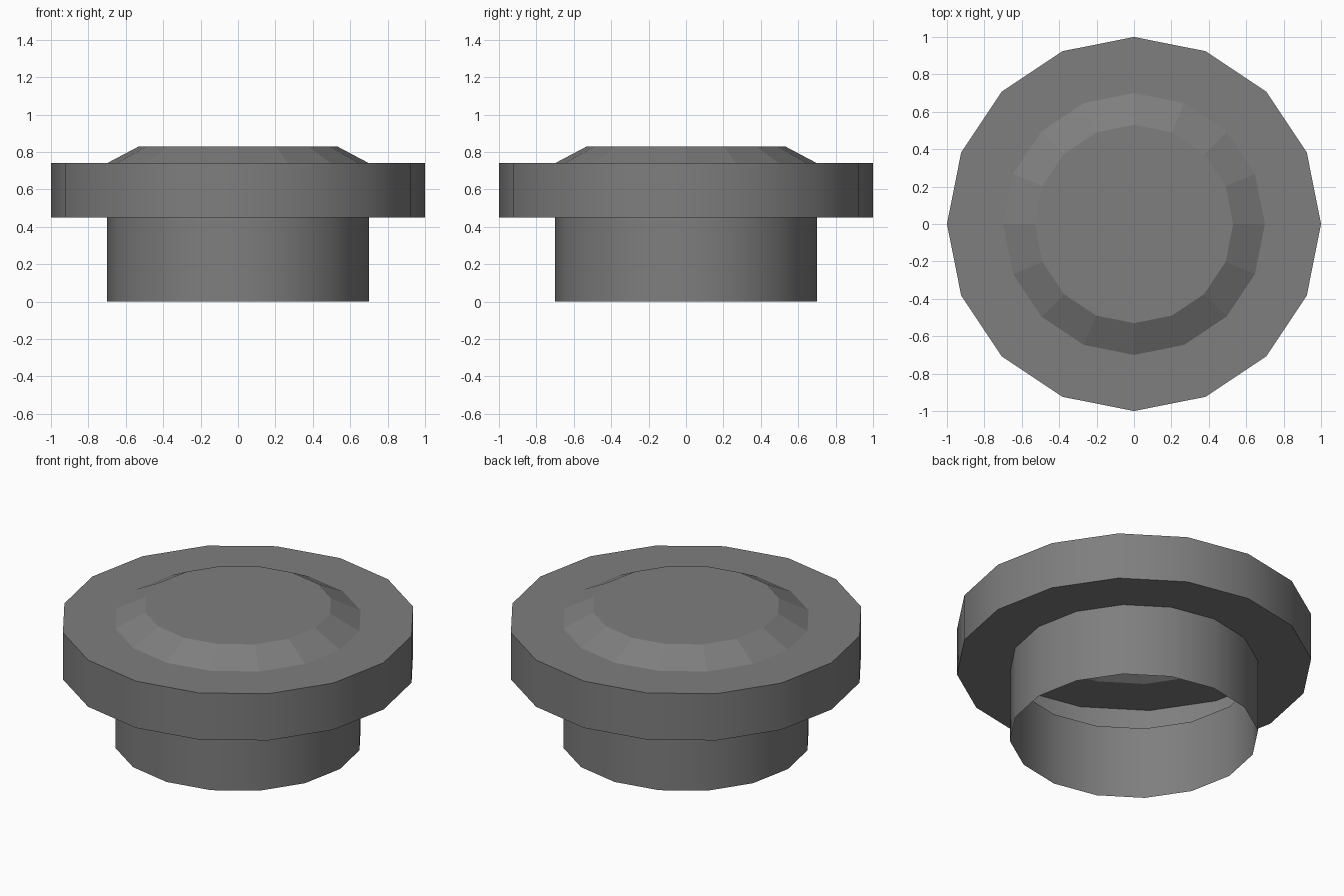
import bpy, bmesh, math

if "Cube" in bpy.data.objects:
    bpy.data.objects.remove(bpy.data.objects["Cube"])

SIDES = 16

# one flat grey for the whole model
grey = bpy.data.materials.new("dark_grey")
grey.diffuse_color = (0.21, 0.21, 0.21, 1.0)
grey.use_nodes = True
grey.node_tree.nodes["Principled BSDF"].inputs["Base Color"].default_value = grey.diffuse_color


def lathe(name, profile, smooth_bands, cap_top=False):
    """Spin a (radius, z) profile, listed bottom to top, into an open shell."""
    bm = bmesh.new()
    rings = []
    for r, z in profile:
        rings.append([bm.verts.new((r * math.cos(2 * math.pi * i / SIDES),
                                    r * math.sin(2 * math.pi * i / SIDES), z))
                      for i in range(SIDES)])
    for b, (lo, hi) in enumerate(zip(rings, rings[1:])):
        for i in range(SIDES):
            j = (i + 1) % SIDES
            face = bm.faces.new((lo[i], lo[j], hi[j], hi[i]))
            face.smooth = b in smooth_bands
    if cap_top:
        bm.faces.new(rings[-1])
    # keep the horizontal rims crisp
    for ring in rings:
        for i in range(SIDES):
            edge = bm.edges.get((ring[i], ring[(i + 1) % SIDES]))
            edge.smooth = False
    mesh = bpy.data.meshes.new(name)
    bm.to_mesh(mesh)
    bm.free()
    mesh.materials.append(grey)
    obj = bpy.data.objects.new(name, mesh)
    bpy.context.collection.objects.link(obj)
    return obj


# open tube at the bottom
lathe("stem_tube", [(0.70, 0.0), (0.70, 0.45)], {0})

# wide hollow flange: underside, rounded wall, top ledge
lathe("flange", [(0.70, 0.45), (1.0, 0.45), (1.0, 0.74), (0.70, 0.74)], {1})

# faceted raised cap closing the top
lathe("raised_cap", [(0.70, 0.74), (0.53, 0.83)], set(), cap_top=True)
